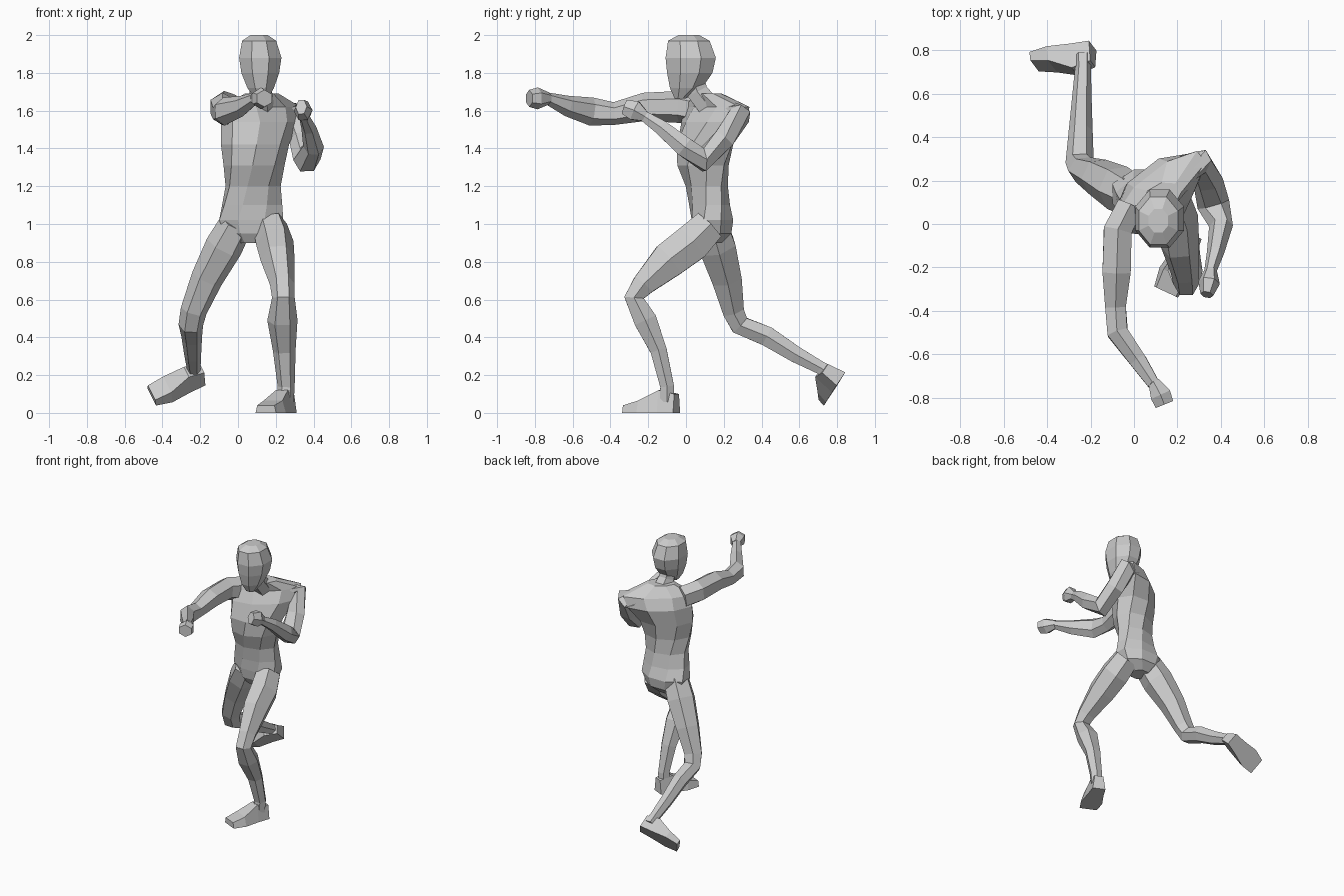
import bpy, bmesh, math
from mathutils import Vector as V


def skin(name, rings):
    """Join equal-length rings of points with quads and cap both ends."""
    bm = bmesh.new()
    vs = [[bm.verts.new(p) for p in r] for r in rings]
    n = len(vs[0])
    for a, b in zip(vs, vs[1:]):
        for i in range(n):
            j = (i + 1) % n
            bm.faces.new((a[i], a[j], b[j], b[i]))
    bm.faces.new(vs[0])
    bm.faces.new(vs[-1])
    bmesh.ops.recalc_face_normals(bm, faces=bm.faces)
    me = bpy.data.meshes.new(name)
    bm.to_mesh(me)
    bm.free()
    ob = bpy.data.objects.new(name, me)
    bpy.context.collection.objects.link(ob)


def stack(name, rows, n=8):
    """Level rings: x, y, z, half width, half depth, yaw in degrees."""
    rings = []
    for x, y, z, w, d, yaw in rows:
        c, s = math.cos(math.radians(yaw)), math.sin(math.radians(yaw))
        k = 1 / math.cos(math.pi / n)
        ring = []
        for i in range(n):
            a = math.tau * (i + 0.5) / n
            u, v = w * k * math.cos(a), d * k * math.sin(a)
            ring.append((x + u * c - v * s, y + u * s + v * c, z))
        rings.append(ring)
    skin(name, rings)


def limb(name, rows, ref, n=6):
    """Rings square to a path: x, y, z, radius along ref, radius across it."""
    pts = [V(r[:3]) for r in rows]
    rings = []
    for i, (p, r) in enumerate(zip(pts, rows)):
        t = V((0, 0, 0))
        if i > 0:
            t += (p - pts[i - 1]).normalized()
        if i < len(pts) - 1:
            t += (pts[i + 1] - p).normalized()
        t.normalize()
        a = V(ref)
        a = (a - t * a.dot(t)).normalized()
        b = t.cross(a)
        rings.append([p + a * r[3] * math.cos(math.tau * k / n)
                      + b * r[4] * math.sin(math.tau * k / n) for k in range(n)])
    skin(name, rings)


def foot(name, heel, fwd, up):
    """Wedge foot: sections of distance along, half width, top half width, height."""
    f, u, o = V(fwd).normalized(), V(up).normalized(), V(heel)
    s = f.cross(u).normalized()
    rows = [(0, .045, .03, .10), (.09, .055, .035, .12),
            (.2, .075, .055, .065), (.29, .06, .05, .04)]
    skin(name, [[o + f * d - s * w, o + f * d + s * w,
                 o + f * d + s * t + u * h, o + f * d - s * t + u * h]
                for d, w, t, h in rows])


# Torso, twisting from the hips up to the shoulders
stack("torso", [
    (.06, .13, .90, .06, .06, 0), (.07, .14, .95, .14, .10, 0),
    (.07, .14, 1.02, .17, .11, 0), (.075, .125, 1.10, .155, .10, 8),
    (.08, .11, 1.20, .14, .10, 15), (.085, .09, 1.31, .155, .12, 25),
    (.09, .10, 1.42, .18, .13, 33), (.115, .15, 1.54, .22, .12, 38),
    (.125, .165, 1.62, .235, .08, 38), (.125, .12, 1.69, .09, .06, 30)])

# Neck and head
limb("neck", [(.125, .14, 1.60, .07, .07), (.12, .06, 1.70, .06, .065),
              (.12, .03, 1.80, .06, .065)], (1, 0, 0))
stack("head", [
    (.125, -.03, 1.665, .035, .03, 0), (.12, .0, 1.72, .07, .085, 0),
    (.118, .02, 1.80, .10, .12, 0), (.118, .025, 1.88, .112, .133, 0),
    (.112, .015, 1.97, .09, .11, 0), (.112, .015, 2.0, .045, .055, 0)])

# Right arm: straight punch toward the front
limb("right_arm", [
    (-.02, .08, 1.60, .085, .07), (-.075, -.03, 1.62, .085, .075),
    (-.08, -.22, 1.62, .075, .075), (-.085, -.38, 1.585, .06, .055),
    (-.075, -.50, 1.595, .075, .055), (.02, -.63, 1.625, .055, .045),
    (.09, -.735, 1.665, .032, .032)], (0, 0, 1))
limb("right_fist", [
    (.09, -.725, 1.665, .032, .03), (.122, -.785, 1.665, .058, .055),
    (.14, -.83, 1.665, .045, .05)], (0, 0, 1))

# Left arm: folded guard
limb("left_arm", [
    (.23, .25, 1.59, .07, .06), (.305, .285, 1.575, .075, .06),
    (.34, .20, 1.45, .07, .065), (.365, .09, 1.34, .075, .07),
    (.40, -.01, 1.41, .055, .06), (.375, -.13, 1.51, .04, .045),
    (.35, -.22, 1.57, .028, .032)], (1, 0, 0))
limb("left_fist", [
    (.352, -.215, 1.568, .03, .03), (.345, -.27, 1.60, .05, .06),
    (.335, -.325, 1.62, .03, .045)], (1, 0, 0))

# Left leg: bent forward, carrying the weight
limb("left_leg", [
    (.17, .12, .99, .09, .10), (.195, .03, .90, .10, .115),
    (.21, -.09, .81, .09, .11), (.235, -.225, .68, .065, .07),
    (.24, -.275, .61, .06, .06), (.235, -.215, .49, .08, .07),
    (.245, -.145, .33, .06, .05), (.255, -.10, .14, .045, .042),
    (.25, -.10, .06, .045, .045)], (1, 0, 0))
foot("left_foot", (.27, -.05, 0), (-.42, -.9, 0), (0, 0, 1))

# Right leg: trailing behind
limb("right_leg", [
    (-.01, .13, 1.0, .09, .10), (-.075, .165, .88, .10, .11),
    (-.165, .215, .71, .085, .09), (-.235, .25, .54, .07, .065),
    (-.25, .285, .465, .065, .06), (-.245, .43, .405, .055, .06),
    (-.24, .58, .31, .045, .05), (-.235, .71, .24, .037, .04),
    (-.235, .77, .205, .04, .045)], (1, 0, 0))
foot("right_foot", (-.19, .82, .18), (-.9, -.2, -.32), (0, -.83, .55))
